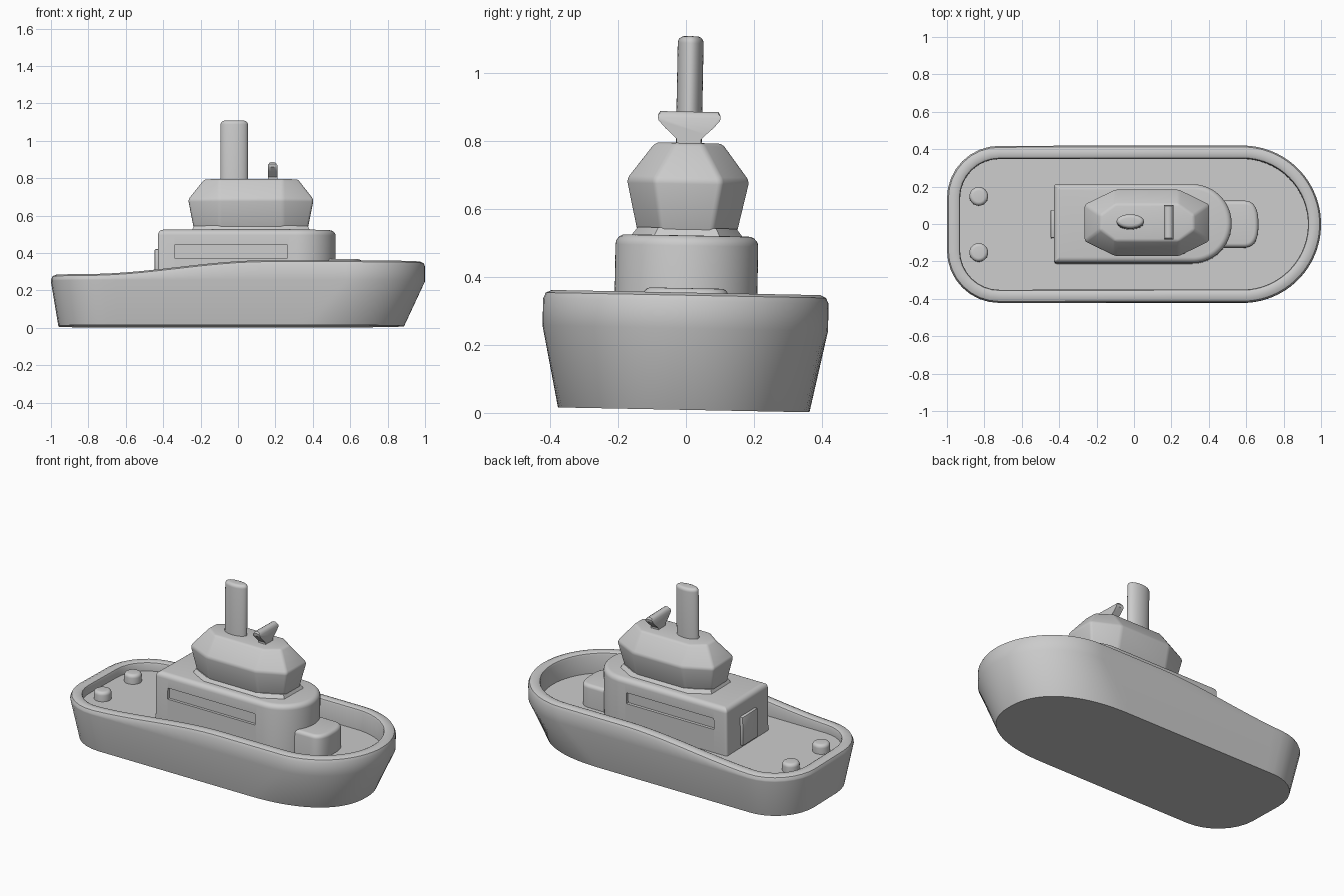
import bpy, bmesh
from math import sin, cos, pi, radians
from mathutils import Matrix, Vector

cube = bpy.data.objects.get("Cube")
if cube:
    bpy.data.objects.remove(cube, do_unlink=True)

# One plain grey finish
grey = bpy.data.materials.new("light_grey")
grey.use_nodes = True
colour = (0.6, 0.6, 0.6, 1)
grey.diffuse_color = colour
grey.node_tree.nodes["Principled BSDF"].inputs["Base Color"].default_value = colour

# The whole vessel heels very slightly to its left
HEEL = Matrix.Translation((0, -0.007, -0.003)) @ Matrix.Rotation(radians(-1.1), 4, 'X')
DECK = 0.228


def finish(name, bm, angle=35):
    bmesh.ops.recalc_face_normals(bm, faces=bm.faces)
    mesh = bpy.data.meshes.new(name)
    bm.to_mesh(mesh)
    bm.free()
    mesh.materials.append(grey)
    mesh.shade_smooth()
    mesh.set_sharp_from_angle(angle=radians(angle))
    obj = bpy.data.objects.new(name, mesh)
    bpy.context.collection.objects.link(obj)
    obj.matrix_world = HEEL
    return obj


def loft(name, rings, bevel=0.0):
    """Skin a stack of closed rings, cap both ends and optionally soften the edges."""
    bm = bmesh.new()
    loops = [[bm.verts.new(p) for p in ring] for ring in rings]
    for a, b in zip(loops, loops[1:]):
        for i in range(len(a)):
            j = (i + 1) % len(a)
            bm.faces.new((a[i], a[j], b[j], b[i]))
    bm.faces.new(loops[0])
    bm.faces.new(loops[-1])
    if bevel:
        bmesh.ops.bevel(bm, geom=bm.edges[:], offset=bevel, segments=3,
                        profile=0.5, affect='EDGES')
    return finish(name, bm)


def plan(x0, x1, half, corner, bow, d=0.0, power=2.0):
    """Boat-shaped outline: rounded stern corners, straight sides, rounded bow."""
    x0, x1, half = x0 + d, x1 - d, half - d
    corner, bow = max(corner - d, 0.002), max(bow - d, 0.002)
    side = []
    for i in range(9):
        a = pi / 2 * i / 8
        side.append((x0 + corner - corner * cos(a), half - corner + corner * sin(a)))
    xs, xe = x0 + corner, x1 - bow
    side += [(xs + (xe - xs) * i / 20, half) for i in range(1, 20)]
    for i in range(25):
        a = pi / 2 * i / 24
        side.append((xe + bow * sin(a) ** (2 / power), half * cos(a) ** (2 / power)))
    side[-1] = (x1, 0)
    return side + [(x, -y) for x, y in side[-2::-1]]


def at(points, z):
    return [(x, y, z(x) if callable(z) else z) for x, y in points]


def rounded_top(name, outline, z0, z1, r, steps=5):
    """Extrude an outline and round over its top edge."""
    rings = [at(outline(0), z0)]
    for i in range(steps + 1):
        a = pi / 2 * i / steps
        rings.append(at(outline(r * (1 - cos(a))), z1 - r + r * sin(a)))
    return loft(name, rings)


def oval(cx, cy, rx, ry, n=40):
    return lambda d: [(cx + (rx - d) * cos(2 * pi * i / n),
                       cy + (ry - d) * sin(2 * pi * i / n)) for i in range(n)]


def box(name, lo, hi, bevel=0.0):
    bm = bmesh.new()
    bmesh.ops.create_cube(bm, size=1)
    lo, hi = Vector(lo), Vector(hi)
    for v in bm.verts:
        v.co = (lo + hi) / 2 + v.co * (hi - lo)
    if bevel:
        bmesh.ops.bevel(bm, geom=bm.edges[:], offset=bevel, segments=2,
                        profile=0.5, affect='EDGES')
    return finish(name, bm)


# Hull with flared bow, raised bulwark and sunken deck
def sheer(drop):
    def height(x):
        t = min(max((x + 0.8) / 0.95, 0), 1)
        return 0.284 + 0.073 * t * t * (3 - 2 * t) - drop
    return height


def rim(d):
    return plan(-1, 1, 0.42, 0.28, 0.42, d)


loft("hull", [
    at(plan(-0.96, 0.888, 0.37, 0.26, 0.55, power=2.3), 0.012),
    at(rim(0), 0.252),
    at(rim(0), sheer(0.025)),
    at(rim(0.008), sheer(0.008)),
    at(rim(0.025), sheer(0)),
    at(rim(0.055), sheer(0)),
    at(rim(0.066), sheer(0.006)),
    at(rim(0.07), sheer(0.016)),
    at(rim(0.07), DECK)])

# Deckhouse with a recessed window strip on each side
house = rounded_top("deckhouse", lambda d: plan(-0.428, 0.522, 0.21, 0.015, 0.21, d),
                    DECK - 0.005, 0.525, 0.03)
for s in (-1, 1):
    cutter = box("window_cutter", (-0.34, s * 0.21 - 0.018, 0.374),
                 (0.265, s * 0.21 + 0.018, 0.443))
    cutter.hide_render = True
    cut = house.modifiers.new("window", 'BOOLEAN')
    cut.operation, cut.solver, cut.object = 'DIFFERENCE', 'EXACT', cutter
    bpy.context.view_layer.objects.active = house
    bpy.ops.object.modifier_apply(modifier=cut.name)
    bpy.data.objects.remove(cutter, do_unlink=True)
house.data.set_sharp_from_angle(angle=radians(35))

# Rear door and front locker
box("rear_door", (-0.446, -0.075, DECK + 0.015), (-0.42, 0.075, 0.423), 0.006)
rounded_top("front_locker", lambda d: plan(0.4, 0.665, 0.125, 0.01, 0.08, d, 2.6),
            DECK - 0.005, 0.37, 0.022)


# Wheelhouse: stretched octagons with softened edges on a low flared plinth
def octagon(x0, x1, xa, xb, end, side, z):
    half = [(x0, end), (xa, side), (xb, side), (x1, end)]
    return at(half + [(x, -y) for x, y in reversed(half)], z)


loft("wheelhouse_plinth", [
    octagon(-0.25, 0.39, -0.13, 0.27, 0.1, 0.17, 0.515),
    octagon(-0.235, 0.372, -0.12, 0.26, 0.085, 0.145, 0.547)])
loft("wheelhouse", [
    octagon(-0.235, 0.372, -0.1, 0.24, 0.075, 0.145, 0.53),
    octagon(-0.266, 0.404, -0.1, 0.24, 0.1, 0.18, 0.688),
    octagon(-0.18, 0.32, -0.1, 0.24, 0.038, 0.098, 0.797)], 0.012)

# Oval funnel
rounded_top("funnel", oval(-0.02, 0, 0.073, 0.038), 0.78, 1.111, 0.02)

# Flared signal board on the roof
profile = [(0.036, 0.785), (0.036, 0.808), (0.05, 0.822), (0.07, 0.84),
           (0.09, 0.862), (0.092, 0.878), (0.086, 0.889)]
outline = profile + [(-y, z) for y, z in reversed(profile)]
board = []
for x, inset in ((0.16, 0.018), (0.167, 0.006), (0.177, 0),
                 (0.193, 0), (0.203, 0.006), (0.21, 0.018)):
    board.append([(x, y, min(z, 0.889 - inset)) for y, z in outline])
loft("signal_board", board)

# Stern bollards
for side, y in (("left", 0.15), ("right", -0.15)):
    rounded_top(side + "_bollard", oval(-0.83, y, 0.05, 0.05, 28), DECK - 0.005, 0.285, 0.02)
